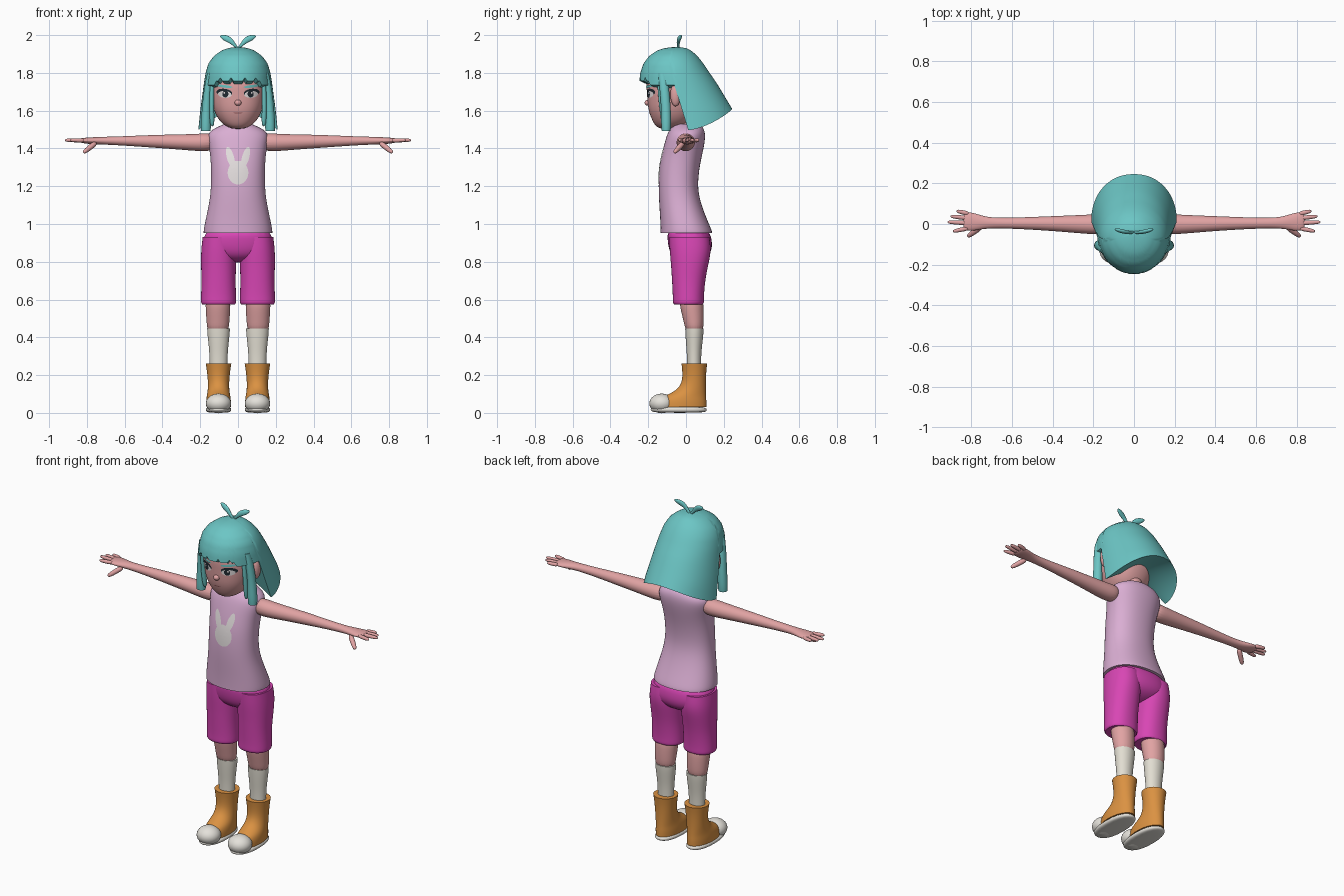
import bpy, bmesh, math
from mathutils import Vector
from mathutils.bvhtree import BVHTree

if "Cube" in bpy.data.objects:
    bpy.data.objects.remove(bpy.data.objects["Cube"])


def material(name, *rgb):
    col = [((c / 255 + 0.055) / 1.055) ** 2.4 for c in rgb] + [1]
    m = bpy.data.materials.new(name)
    m.use_nodes = True
    m.diffuse_color = col
    bsdf = m.node_tree.nodes["Principled BSDF"]
    bsdf.inputs["Base Color"].default_value = col
    bsdf.inputs["Roughness"].default_value = 0.8
    return m


SKIN = material("skin pink", 225, 163, 163)
HAIR = material("hair teal", 108, 198, 197)
SHIRT = material("shirt lilac", 218, 174, 211)
SHORTS = material("shorts magenta", 216, 70, 180)
SOCK = material("sock cream", 226, 222, 210)
BOOT = material("boot orange", 219, 146, 66)
SOLE = material("sole white", 228, 225, 218)
PALE = material("pale print", 236, 230, 230)
DARK = material("eye dark", 32, 42, 50)
LIP = material("lip brown", 160, 100, 102)


def finish(name, bm, mat, mirror=False, subsurf=0):
    bmesh.ops.recalc_face_normals(bm, faces=bm.faces)
    for f in bm.faces:
        f.smooth = True
    me = bpy.data.meshes.new(name)
    bm.to_mesh(me)
    bm.free()
    me.materials.append(mat)
    ob = bpy.data.objects.new(name, me)
    bpy.context.collection.objects.link(ob)
    if mirror:
        ob.modifiers.new("mirror", "MIRROR").use_mirror_merge = False
    if subsurf:
        mod = ob.modifiers.new("smooth", "SUBSURF")
        mod.levels = mod.render_levels = subsurf
    return ob


def loft(name, rings, mat, axis=(0, 0, 1), mirror=False, n=20, power=2.0, crisp=False):
    """Skin rings (x, y, z, radius_u, radius_v) set across an axis."""
    d = Vector(axis).normalized()
    u = Vector((0, 0, 1)).cross(d)
    u = u.normalized() if u.length > 0.01 else Vector((1, 0, 0))
    v = d.cross(u)
    bm = bmesh.new()
    crease = bm.edges.layers.float.new("crease_edge")
    loops = []
    for x, y, z, ru, rv in rings:
        loop = []
        for i in range(n):
            a = math.tau * i / n
            c, s = math.cos(a), math.sin(a)
            c = math.copysign(abs(c) ** (2 / power), c)
            s = math.copysign(abs(s) ** (2 / power), s)
            loop.append(bm.verts.new(Vector((x, y, z)) + u * ru * c + v * rv * s))
        loops.append(loop)
    for lo, hi in zip(loops, loops[1:]):
        for i in range(n):
            j = (i + 1) % n
            bm.faces.new((lo[i], lo[j], hi[j], hi[i]))
    for end in (loops[0], loops[-1]):
        f = bm.faces.new(end)
        if crisp:
            for e in f.edges:
                e[crease] = 1
                e.smooth = False
    return finish(name, bm, mat, mirror, 2)


def column(name, levels, mat, cx=0, **kw):
    """Upright loft from levels (z, half width, front y, back y)."""
    rings = [(cx, (f + b) / 2, z, w, (b - f) / 2) for z, w, f, b in levels]
    return loft(name, rings, mat, **kw)


def ball(name, loc, size, mat, mirror=False):
    bm = bmesh.new()
    bmesh.ops.create_uvsphere(bm, u_segments=28, v_segments=18, radius=1)
    bmesh.ops.scale(bm, vec=size, verts=bm.verts)
    bmesh.ops.translate(bm, vec=loc, verts=bm.verts)
    return finish(name, bm, mat, mirror)


def patch(name, target, cx, cz, rx, rz, mat, tilt=0, lift=0.003, mirror=False):
    """Thin oval laid on the front of another part."""
    tree = BVHTree.FromObject(target, bpy.context.evaluated_depsgraph_get())
    bm = bmesh.new()

    def lay(r, a):
        px, pz = r * rx * math.cos(a), r * rz * math.sin(a)
        x = cx + px * math.cos(tilt) - pz * math.sin(tilt)
        z = cz + px * math.sin(tilt) + pz * math.cos(tilt)
        hit = tree.ray_cast(Vector((x, -1, z)), Vector((0, 1, 0)))[0]
        return bm.verts.new((x, (hit.y if hit else -0.1) - lift, z))

    n = 24
    mid = lay(0, 0)
    rows = [[lay(k / 5, math.tau * i / n) for i in range(n)] for k in range(1, 6)]
    for i in range(n):
        j = (i + 1) % n
        bm.faces.new((mid, rows[0][i], rows[0][j]))
        for a, b in zip(rows, rows[1:]):
            bm.faces.new((a[i], b[i], b[j], a[j]))
    ob = finish(name, bm, mat, mirror)
    return ob


# Boots, socks and legs
column("soles", [(0, .06, -.17, .105), (.012, .069, -.192, .113), (.036, .069, -.19, .113)],
       SOLE, .103, mirror=True, power=2.3)
column("boots", [(.03, .066, -.15, .11), (.06, .067, -.145, .11), (.085, .064, -.125, .108),
                 (.105, .06, -.08, .107), (.13, .057, -.04, .106), (.17, .057, -.02, .106),
                 (.22, .062, -.02, .108), (.262, .069, -.025, .113)],
       BOOT, .103, mirror=True, crisp=True)
ball("toe_caps", (.103, -.128, .05), (.067, .066, .052), SOLE, True)
column("socks", [(.2, .046, .005, .08), (.3, .048, .005, .08), (.36, .053, 0, .086),
                 (.42, .06, -.004, .093), (.447, .061, -.005, .094)],
       SOCK, .103, mirror=True, crisp=True)
column("legs", [(.42, .056, 0, .09), (.48, .061, -.012, .095), (.55, .066, -.03, .095),
                (.62, .068, -.04, .09)], SKIN, .106, mirror=True)

# Shorts
column("shorts_legs", [(.575, .088, -.064, .09), (.583, .095, -.072, .097), (.61, .094, -.07, .095),
                       (.7, .091, -.075, .102), (.78, .094, -.08, .118), (.86, .094, -.088, .136),
                       (.93, .085, -.09, .125)],
       SHORTS, .103, mirror=True, power=2.2, crisp=True)
column("shorts_hips", [(.795, .05, -.02, .06), (.825, .14, -.075, .12), (.87, .187, -.093, .141),
                       (.92, .183, -.1, .138), (.98, .172, -.1, .12)], SHORTS, power=2.3)

# Shirt with a rabbit shaped print
shirt = column("shirt", [(.952, .184, -.136, .14), (.965, .185, -.136, .139), (1.03, .172, -.138, .11),
                         (1.12, .152, -.144, .076), (1.2, .144, -.147, .062), (1.3, .144, -.143, .072),
                         (1.38, .15, -.127, .09), (1.44, .163, -.112, .102), (1.485, .162, -.097, .103),
                         (1.515, .11, -.078, .09), (1.53, .07, -.065, .065)],
               SHIRT, power=2.25, crisp=True)
bpy.context.view_layer.update()
patch("print_head", shirt, 0, 1.272, .055, .063, PALE)
for side, label in ((1, "left"), (-1, "right")):
    patch("print_ear_" + label, shirt, side * .04, 1.352, .019, .058, PALE, -side * .28)

# Arms and hands
loft("arms", [(.12, .0, 1.435, .05, .05), (.2, -.002, 1.431, .05, .047), (.3, 0, 1.434, .043, .041),
              (.45, .003, 1.438, .034, .034), (.6, .004, 1.44, .027, .025), (.7, .005, 1.441, .026, .021),
              (.75, .008, 1.441, .034, .02), (.79, .011, 1.441, .045, .017),
              (.825, .013, 1.442, .046, .014), (.84, .013, 1.442, .036, .008)],
     SKIN, (1, 0, 0), True)


def finger(name, start, end, r):
    a, b = Vector(start), Vector(end)
    rings = [(*a.lerp(b, t), r * k, r * k)
             for t, k in ((0, 1), (.5, 1), (.85, .85), (.97, .55), (1, .2))]
    loft(name, rings, SKIN, b - a, True, 10)


for name, y, tip_x, tip_y in (("little", .05, .872, .064), ("ring", .028, .902, .038),
                              ("middle", .004, .917, .01), ("index", -.02, .89, -.036)):
    finger(name + "_fingers", (.81, y, 1.442), (tip_x, tip_y, 1.444), .0115)
finger("thumbs", (.75, -.012, 1.432), (.818, -.062, 1.378), .015)

# Head
column("neck", [(1.45, .055, -.06, .05), (1.53, .052, -.065, .045), (1.6, .05, -.07, .04)], SKIN)
head = column("head", [(1.503, .03, -.135, -.05), (1.518, .068, -.162, -.01), (1.55, .103, -.181, .03),
                       (1.6, .13, -.2, .06), (1.65, .142, -.206, .08), (1.7, .149, -.209, .085),
                       (1.76, .148, -.214, .085), (1.82, .12, -.18, .06), (1.85, .07, -.12, .0)],
              SKIN, power=2.25)
ball("nose", (0, -.201, 1.642), (.018, .018, .016), SKIN)
ball("ears", (.16, -.055, 1.685), (.022, .028, .062), SKIN, True)
bpy.context.view_layer.update()
for name, x, z, rx, rz, mat, tilt, lift in (
        ("eye_lashes", .072, 1.695, .042, .021, DARK, .12, .002),
        ("eye_whites", .07, 1.686, .036, .018, PALE, .08, .004),
        ("irises", .067, 1.688, .016, .018, DARK, 0, .006),
        ("eye_glints", .073, 1.694, .005, .005, PALE, 0, .008),
        ("brows", .072, 1.729, .042, .007, HAIR, .12, .005)):
    patch(name, head, x, z, rx, rz, mat, tilt, lift, True)
patch("mouth", head, 0, 1.588, .024, .003, LIP)

# Hair shell: columns fall from the crown to a hem that depends on direction
LEVELS = [(1.938, .0, -.055, -.045), (1.932, .05, -.11, .0), (1.92, .085, -.15, .025),
          (1.89, .128, -.195, .06), (1.85, .157, -.225, .092), (1.8, .172, -.242, .125),
          (1.75, .18, -.248, .16), (1.6, .2, -.25, .25), (1.48, .212, -.25, .3)]


def hair_point(z, a):
    for hi, lo in zip(LEVELS, LEVELS[1:]):
        if z >= lo[0]:
            break
    t = (hi[0] - z) / (hi[0] - lo[0])
    w, f, b = (p + (q - p) * t for p, q in zip(hi[1:], lo[1:]))
    return (w * math.sin(a), (f + b) / 2 - (b - f) / 2 * math.cos(a), z)


def hem(deg):
    if deg > 86:
        return 1.498 + .11 * max(0, -math.cos(math.radians(deg))) ** 1.4
    if deg > 42:
        return 1.735
    return 1.775 if deg in (12, 32) else 1.758


bm = bmesh.new()
crown = bm.verts.new((0, -.05, 1.938))
inner = bm.verts.new((0, -.01, 1.65))
columns = []
for deg in range(-180, 180, 4):
    low = hem(abs(deg))
    columns.append([bm.verts.new(hair_point(1.938 - (1.938 - low) * (k / 16) ** 1.8, math.radians(deg)))
                    for k in range(1, 17)])
for p, q in zip(columns, columns[1:] + columns[:1]):
    bm.faces.new((crown, p[0], q[0]))
    bm.faces.new((p[-1], inner, q[-1]))
    for k in range(15):
        bm.faces.new((p[k], p[k + 1], q[k + 1], q[k]))
hair = finish("hair", bm, HAIR)
hair.data.set_sharp_from_angle(angle=math.radians(50))

# Loose locks in front of the ears and the sprout on the crown
loft("side_locks", [(.145, -.125, 1.8, .018, .024), (.16, -.115, 1.72, .021, .026),
                    (.167, -.106, 1.62, .024, .026), (.17, -.105, 1.53, .028, .028),
                    (.17, -.105, 1.493, .026, .024)], HAIR, mirror=True, n=14, crisp=True)
loft("inner_locks", [(.135, -.14, 1.78, .012, .016), (.14, -.13, 1.65, .013, .016),
                     (.138, -.12, 1.56, .014, .016), (.136, -.115, 1.515, .01, .01)],
     HAIR, mirror=True, n=12)
for side, label in ((1, "left"), (-1, "right")):
    loft("sprout_" + label, [(0, -.04, 1.925, .008, .008), (side * .018, -.042, 1.948, .007, .008),
                             (side * .04, -.04, 1.972, .01, .016), (side * .066, -.034, 1.985, .011, .018),
                             (side * .086, -.028, 1.994, .008, .01), (side * .094, -.026, 1.997, .003, .004)],
         HAIR, (side, 0, .75), n=12)
